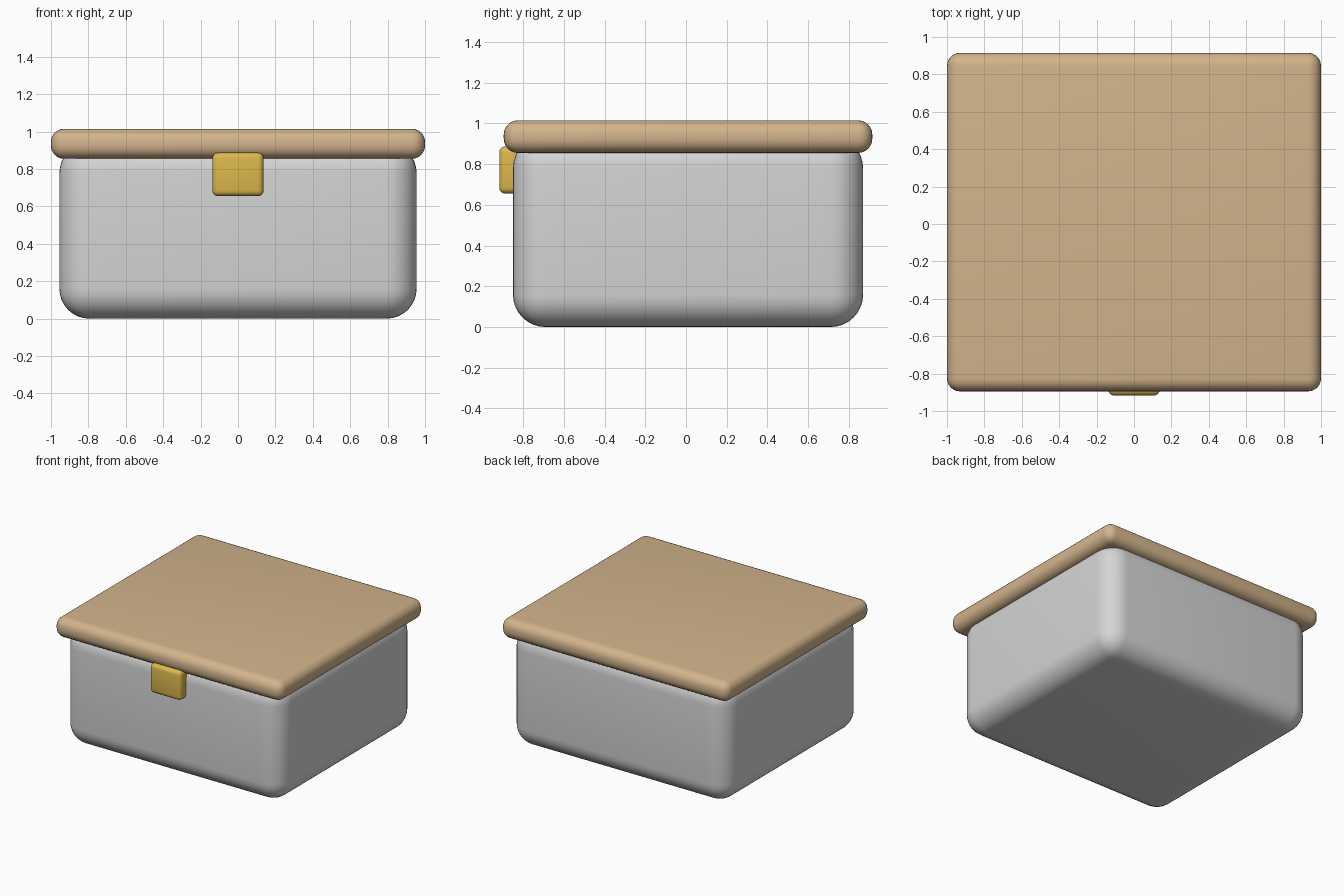
import bpy
from mathutils import Vector

cube = bpy.data.objects.get("Cube")
if cube:
    bpy.data.objects.remove(cube, do_unlink=True)


def material(name, rgb):
    mat = bpy.data.materials.new(name)
    mat.use_nodes = True
    mat.diffuse_color = (*rgb, 1)
    bsdf = mat.node_tree.nodes["Principled BSDF"]
    bsdf.inputs["Base Color"].default_value = (*rgb, 1)
    bsdf.inputs["Roughness"].default_value = 0.7
    return mat


def rounded_box(name, low, high, radius, segments, mat):
    """Box between two corners with evenly rounded, smooth-shaded edges."""
    low, high = Vector(low), Vector(high)
    bpy.ops.mesh.primitive_cube_add(size=1, location=(low + high) / 2)
    box = bpy.context.object
    box.name = name
    box.scale = high - low
    bpy.ops.object.transform_apply(location=False, rotation=False, scale=True)
    bevel = box.modifiers.new("Rounded edges", "BEVEL")
    bevel.width = radius
    bevel.segments = segments
    bevel.limit_method = "NONE"
    bpy.ops.object.modifier_apply(modifier=bevel.name)
    bpy.ops.object.shade_smooth_by_angle()
    box.data.materials.append(mat)
    return box


grey = material("light grey", (0.66, 0.66, 0.66))
tan = material("tan", (0.645, 0.456, 0.262))
gold = material("gold", (0.72, 0.479, 0.075))

# Deep container, its rounded rim tucked up inside the lid
rounded_box("container", (-0.955, -0.85, 0), (0.955, 0.87, 0.94), 0.16, 8, grey)

# Overhanging lid
rounded_box("lid", (-1, -0.895, 0.855), (1, 0.915, 1.015), 0.07, 6, tan)

# Front latch
rounded_box("latch", (-0.137, -0.917, 0.655), (0.137, -0.80, 0.887), 0.03, 4, gold)
